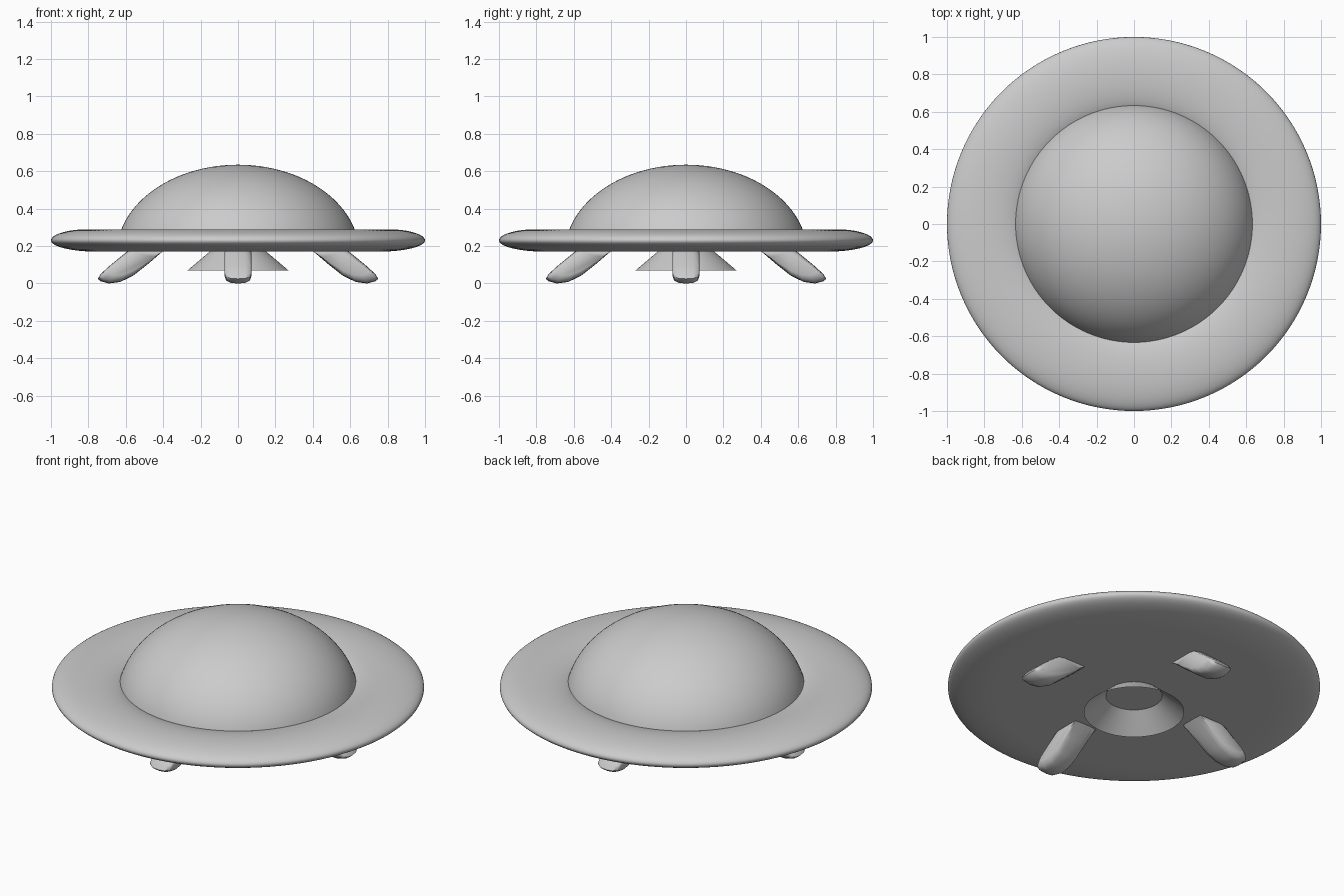
import bpy, bmesh, math

if "Cube" in bpy.data.objects:
    bpy.data.objects.remove(bpy.data.objects["Cube"])

hull_grey = bpy.data.materials.new("hull grey")
hull_grey.diffuse_color = (0.6, 0.6, 0.6, 1)
hull_grey.use_nodes = True
hull_grey.node_tree.nodes["Principled BSDF"].inputs["Base Color"].default_value = hull_grey.diffuse_color


def finish(name, bm, angle=40):
    """Turn a bmesh into a smooth-shaded object."""
    bmesh.ops.remove_doubles(bm, verts=bm.verts, dist=1e-5)
    bmesh.ops.recalc_face_normals(bm, faces=bm.faces)
    me = bpy.data.meshes.new(name)
    bm.to_mesh(me)
    bm.free()
    ob = bpy.data.objects.new(name, me)
    bpy.context.collection.objects.link(ob)
    me.materials.append(hull_grey)
    bpy.ops.object.select_all(action='DESELECT')
    ob.select_set(True)
    bpy.context.view_layer.objects.active = ob
    bpy.ops.object.shade_smooth_by_angle(angle=math.radians(angle))
    return ob


def lathe(name, profile, steps=128):
    """Spin a list of (radius, height) points round the z axis."""
    bm = bmesh.new()
    vs = [bm.verts.new((r, 0, z)) for r, z in profile]
    es = [bm.edges.new(p) for p in zip(vs, vs[1:])]
    bmesh.ops.spin(bm, geom=vs + es, cent=(0, 0, 0), axis=(0, 0, 1),
                   angle=2 * math.pi, steps=steps, use_duplicate=False)
    return finish(name, bm)


# Saucer rim: flat belly, rounded edge, top dipping in towards the dome
rim = [(0, 0.17), (0.3, 0.17), (0.55, 0.17)]
for i in range(33):
    a = math.radians(-90 + 255 * i / 32)
    reach = 0.25 if a < 0 else 0.2
    rim.append((1 - reach + reach * math.cos(a), 0.23 + 0.06 * math.sin(a)))
lathe("saucer_rim", rim)

# Dome: upper part of a flattened ball
dome = []
for i in range(25):
    a = math.radians(9 + 81 * i / 24)
    dome.append((0.65 * math.cos(a) if i < 24 else 0, 0.155 + 0.48 * math.sin(a)))
lathe("dome", dome)

# Open cone under the belly
lathe("belly_cone", [(0.27, 0.07), (0.14, 0.18), (0, 0.30)], 64)

# Four slanted landing legs: one side outline lofted across the width
outline = [(0.36, 0.205), (0.54, 0.205), (0.60, 0.165), (0.68, 0.10),
           (0.735, 0.05), (0.75, 0.025), (0.735, 0.012), (0.69, 0.0),
           (0.63, 0.008), (0.56, 0.042), (0.48, 0.105), (0.41, 0.165)]
slices = [(-0.072, 0.6), (-0.064, 0.85), (-0.04, 0.97), (0, 1),
          (0.04, 0.97), (0.064, 0.85), (0.072, 0.6)]
cr, cz = 0.57, 0.105
for n, name in enumerate(("right_leg", "back_leg", "left_leg", "front_leg")):
    bm = bmesh.new()
    rings = [[bm.verts.new((cr + (r - cr) * (0.4 + 0.6 * s), w, cz + (z - cz) * s))
              for r, z in outline] for w, s in slices]
    for a, b in zip(rings, rings[1:]):
        for i in range(len(a)):
            j = (i + 1) % len(a)
            bm.faces.new((a[i], a[j], b[j], b[i]))
    bm.faces.new(rings[0])
    bm.faces.new(rings[-1])
    leg = finish(name, bm, 60)
    leg.rotation_euler.z = n * math.pi / 2
